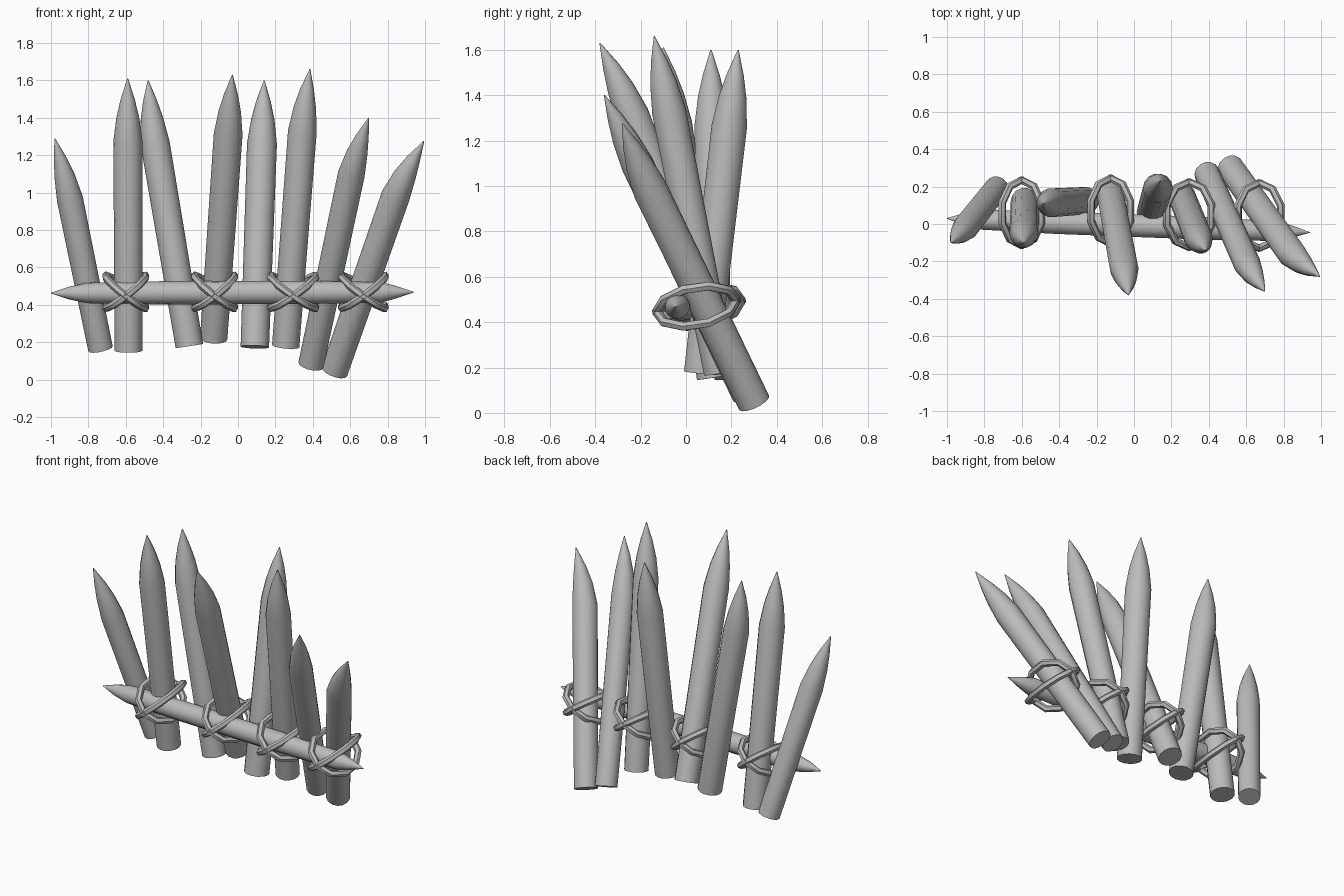
import bpy, bmesh, math
from mathutils import Vector

cube = bpy.data.objects.get("Cube")
if cube:
    bpy.data.objects.remove(cube, do_unlink=True)

grey = bpy.data.materials.new("plain_grey")
grey.use_nodes = True
grey.diffuse_color = (0.5, 0.5, 0.5, 1)
grey.node_tree.nodes["Principled BSDF"].inputs["Base Color"].default_value = (0.5, 0.5, 0.5, 1)

SIDES = 14


def finish(obj, angle):
    obj.data.materials.clear()
    obj.data.materials.append(grey)
    bpy.ops.object.select_all(action="DESELECT")
    obj.select_set(True)
    bpy.context.view_layer.objects.active = obj
    bpy.ops.object.shade_smooth_by_angle(angle=math.radians(angle))


def lathe(name, rings):
    """Skin round rings given as (centre, radius), all square to the main axis."""
    axis = (rings[-1][0] - rings[0][0]).normalized()
    side = axis.cross(Vector((0, 1, 0))).normalized()
    other = axis.cross(side)
    bm = bmesh.new()
    loops = []
    for centre, radius in rings:
        loops.append([bm.verts.new(centre + radius * (side * math.cos(a) + other * math.sin(a)))
                      for a in (math.tau * i / SIDES for i in range(SIDES))])
    for low, high in zip(loops, loops[1:]):
        for i in range(SIDES):
            j = (i + 1) % SIDES
            bm.faces.new((low[i], low[j], high[j], high[i]))
    bm.faces.new(loops[0][::-1])
    bm.faces.new(loops[-1])
    bmesh.ops.recalc_face_normals(bm, faces=bm.faces)
    mesh = bpy.data.meshes.new(name)
    bm.to_mesh(mesh)
    bm.free()
    obj = bpy.data.objects.new(name, mesh)
    bpy.context.collection.objects.link(obj)
    finish(obj, 40)


# Sharpened point: distance back from the tip, share of the full radius
POINT = [(0.34, 1.0), (0.21, 0.78), (0.11, 0.48), (0.0, 0.03)]


def stake(name, base, tip, bend=(0, 0, 0), radius=0.077):
    base, tip, bend = Vector(base), Vector(tip), Vector(bend)
    end = tip - bend
    axis = (end - base).normalized()
    rings = [(base, radius * 0.95)]
    for back, share in POINT:
        rings.append((end - axis * back + bend * (1 - share), radius * share))
    lathe(name, rings)


# Leaning stakes, from the model's right to its left
STAKES = [
    ((-0.735, 0.19, 0.165), (-0.98, -0.10, 1.29), (-0.015, 0, 0), 0.07),
    ((-0.585, 0.12, 0.155), (-0.59, -0.10, 1.61), (0, 0, 0), 0.078),
    ((-0.26, 0.125, 0.18), (-0.48, 0.11, 1.60), (0.02, 0, 0), 0.078),
    ((-0.13, 0.18, 0.22), (-0.03, -0.38, 1.63), (0, -0.02, 0), 0.077),
    ((0.09, 0.065, 0.175), (0.14, 0.23, 1.60), (0, 0, 0), 0.08),
    ((0.255, 0.15, 0.18), (0.385, -0.14, 1.66), (0.015, 0, 0), 0.077),
    ((0.39, 0.27, 0.08), (0.70, -0.36, 1.40), (0.03, 0, 0), 0.072),
    ((0.515, 0.30, 0.045), (0.995, -0.28, 1.275), (0.05, 0.02, 0), 0.077),
]
for i, (base, tip, bend, radius) in enumerate(STAKES):
    stake(f"stake_{i + 1}", base, tip, bend, radius)

# Cross rail pointed at both ends
left, right = Vector((-1.0, 0.03, 0.463)), Vector((0.94, -0.045, 0.468))
RAIL = [(0, 0.03), (0.05, 0.55), (0.1, 0.88), (0.3, 1), (0.7, 1), (0.91, 0.88), (0.95, 0.55), (1, 0.03)]
lathe("cross_rail", [(left.lerp(right, t), 0.062 * share) for t, share in RAIL])


def rope(name, centre, half_x, half_y, rise):
    """Closed loop round rail and stake, tilted to one side."""
    curve = bpy.data.curves.new(name, "CURVE")
    curve.dimensions = "3D"
    curve.bevel_depth = 0.021
    curve.bevel_resolution = 1
    spline = curve.splines.new("POLY")
    count = 10
    spline.points.add(count - 1)
    for i, point in enumerate(spline.points):
        a = math.tau * (i + 0.5) / count
        c, s = math.cos(a), math.sin(a)
        offset = Vector((half_x * c, half_y * s, rise * c + 0.025 * s))
        point.co = (*(Vector(centre) + offset), 1)
    spline.use_cyclic_u = True
    obj = bpy.data.objects.new(name, curve)
    bpy.context.collection.objects.link(obj)
    bpy.ops.object.select_all(action="DESELECT")
    obj.select_set(True)
    bpy.context.view_layer.objects.active = obj
    bpy.ops.object.convert(target="MESH")
    finish(bpy.context.view_layer.objects.active, 50)


# Crossed rope lashings
for i, (x, y, half_x) in enumerate([(-0.60, 0.06, 0.11), (-0.125, 0.07, 0.11),
                                    (0.295, 0.05, 0.125), (0.67, 0.045, 0.12)]):
    for label, sign in (("rising", 1), ("falling", -1)):
        rope(f"lashing_{i + 1}_{label}", (x, y, 0.47), half_x, 0.175, 0.085 * sign)
